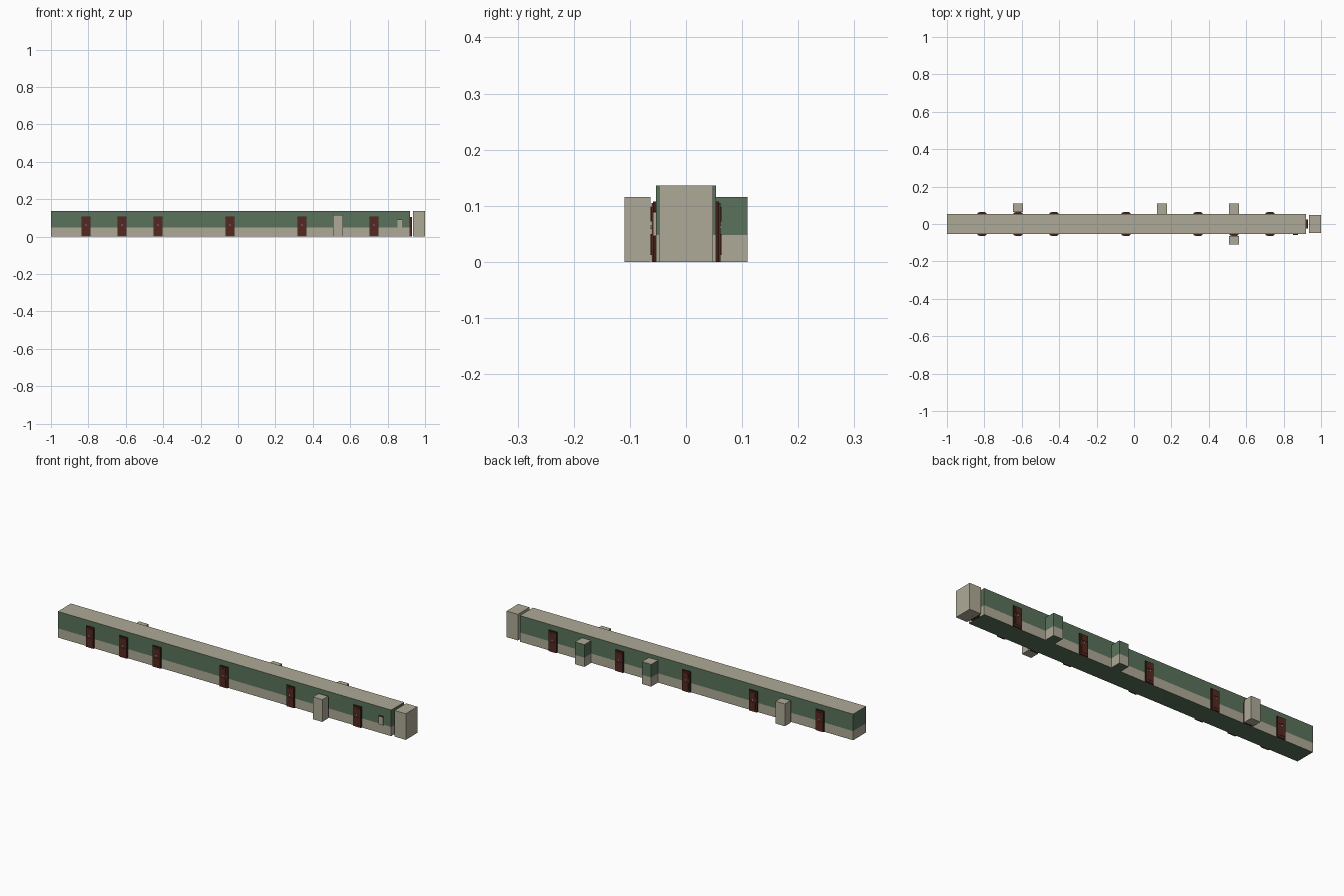
import bpy, bmesh
from mathutils import Vector

cube = bpy.data.objects.get("Cube")
if cube:
    bpy.data.objects.remove(cube, do_unlink=True)


def material(name, rgb):
    m = bpy.data.materials.new(name)
    m.use_nodes = True
    m.diffuse_color = (*rgb, 1)
    m.node_tree.nodes["Principled BSDF"].inputs["Base Color"].default_value = (*rgb, 1)
    return m


BEIGE = material("beige plaster", (0.43, 0.40, 0.31))
GREEN = material("green paint", (0.10, 0.17, 0.105))
BROWN = material("door brown", (0.09, 0.022, 0.016))
DARK = material("frame dark brown", (0.05, 0.014, 0.011))
METAL = material("handle metal", (0.55, 0.5, 0.42))

BAND = 0.048      # top of the beige dado
WALL = 0.0535     # half width of the corridor
FRONT, BACK = -1, 1


def box(name, x, y, z, mat, banded=False):
    """Box from (min, max) ranges; banded gives beige dado, green wall and green floor."""
    lo, hi = zip(sorted(x), sorted(y), sorted(z))
    lo, hi = Vector(lo), Vector(hi)
    bm = bmesh.new()
    bmesh.ops.create_cube(bm, size=1)
    bmesh.ops.scale(bm, vec=hi - lo, verts=bm.verts)
    bmesh.ops.translate(bm, vec=(lo + hi) / 2, verts=bm.verts)
    if banded:
        bmesh.ops.bisect_plane(bm, geom=bm.verts[:] + bm.edges[:] + bm.faces[:],
                               plane_co=(0, 0, BAND), plane_no=(0, 0, 1))
        bm.normal_update()
        for f in bm.faces:
            floor = f.normal.z < -0.5
            wall = abs(f.normal.z) < 0.5 and f.calc_center_median().z > BAND
            f.material_index = int(floor or wall)
    mesh = bpy.data.meshes.new(name)
    bm.to_mesh(mesh)
    bm.free()
    mesh.materials.append(mat)
    if banded:
        mesh.materials.append(GREEN)
    ob = bpy.data.objects.new(name, mesh)
    bpy.context.collection.objects.link(ob)
    return ob


def door(name, x, side):
    """Framed door with two raised panels and a small handle on a long wall."""
    def layer(part, half, z, depth, mat, start=WALL):
        box(f"{name}_{part}", (x - half, x + half),
            (side * start, side * (WALL + depth)), z, mat)
    layer("frame", 0.024, (0, 0.108), 0.005, DARK, WALL - 0.001)
    layer("leaf", 0.021, (0, 0.105), 0.008, BROWN)
    layer("lower_panel", 0.015, (0.012, 0.05), 0.0095, BROWN)
    layer("upper_panel", 0.015, (0.072, 0.098), 0.0095, BROWN)
    layer("handle", 0.003, (0.059, 0.065), 0.011, METAL)


# Corridor and the separate end room
box("corridor", (-1, 0.92), (-WALL, WALL), (0, 0.136), BEIGE, banded=True)
box("end_room", (0.935, 1), (-0.048, 0.048), (0, 0.136), BEIGE)
box("end_door", (0.919, 0.931), (-0.024, 0.024), (0, 0.106), BROWN)

# Doors on a regular pitch along both walls
PITCH, START = 0.1925, -0.812
for i in (0, 1, 2, 4, 6, 8):
    for side, label in ((FRONT, "front"), (BACK, "back")):
        door(f"{label}_door_{i}", START + i * PITCH, side)
door("front_door_7", START + 7 * PITCH, FRONT)

# Closets behind doors, and open alcoves painted like the corridor
for name, i, side, alcove in (("front_closet", 7, FRONT, False),
                              ("back_closet", 1, BACK, False),
                              ("middle_alcove", 5, BACK, True),
                              ("end_alcove", 7, BACK, True)):
    x = START + i * PITCH
    inner = WALL if alcove else 0.063
    box(name, (x - 0.027, x + 0.027), (side * inner, side * 0.11),
        (0, 0.116), BEIGE, banded=alcove)

# Small wall cabinet
box("wall_cabinet", (0.852, 0.876), (-0.059, -WALL), (0.046, 0.088), BEIGE)
box("wall_cabinet_lid", (0.851, 0.877), (-0.06, -WALL), (0.088, 0.091), DARK)
